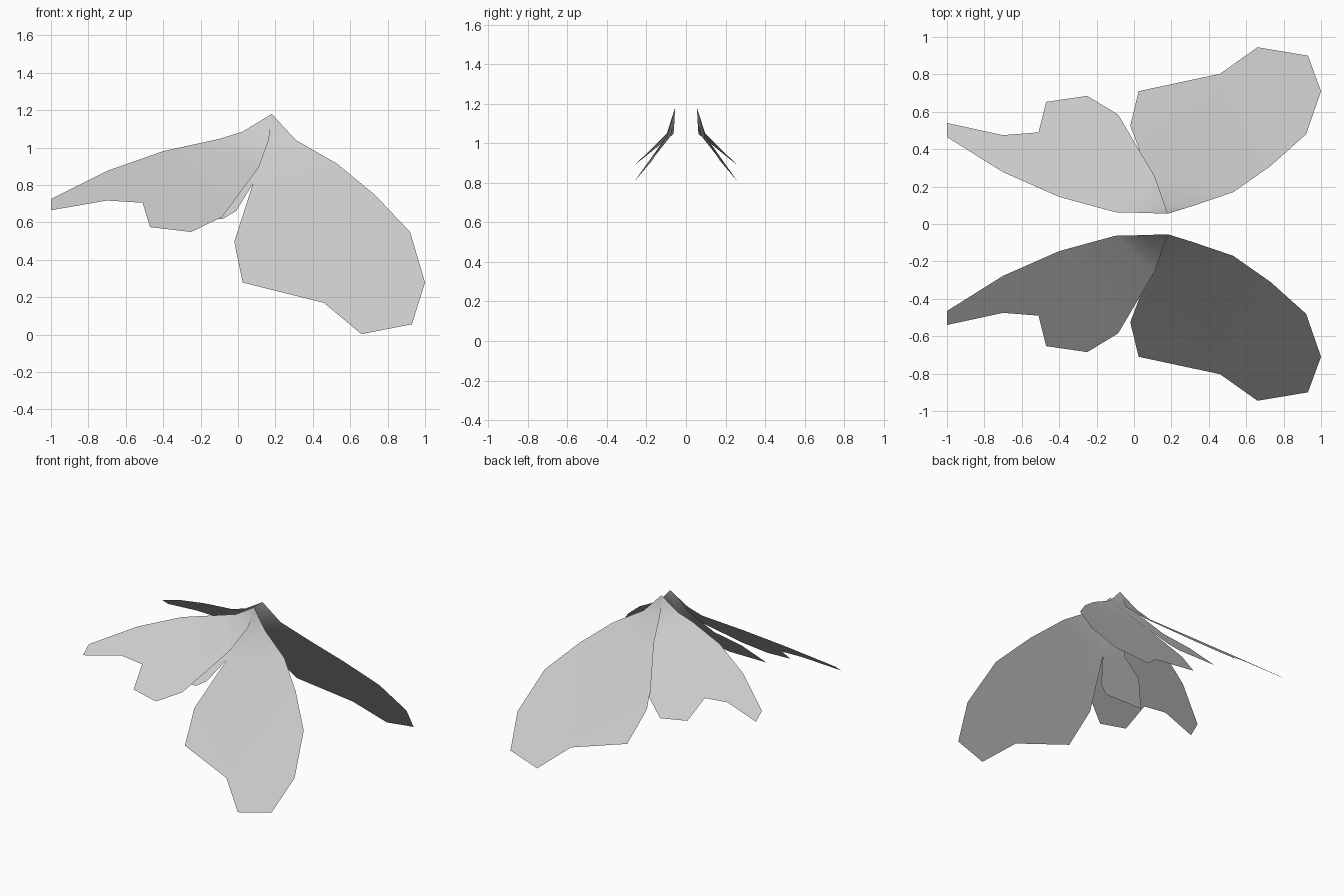
import bpy
import bmesh

default_cube = bpy.data.objects.get("Cube")
if default_cube:
    bpy.data.objects.remove(default_cube, do_unlink=True)

# One pale grey for every wing
GREY = (0.6, 0.6, 0.6, 1.0)
wing_grey = bpy.data.materials.new("wing_grey")
wing_grey.use_nodes = True
wing_grey.diffuse_color = GREY
shader = wing_grey.node_tree.nodes["Principled BSDF"]
shader.inputs["Base Color"].default_value = GREY
shader.inputs["Roughness"].default_value = 0.8

# Shared hinge point at the top of each wing pair
HINGE = (0.18, 0.055, 1.18)


def make_wing(name, root, blade, height, slope):
    """Thin sheet: a sloping flat blade, hung from the hinge by a short fan.

    root lists (x, y, z) points from leading to trailing side,
    blade lists (x, y) outline points from trailing back to leading side.
    """
    bm = bmesh.new()
    hinge = bm.verts.new(HINGE)
    root_verts = [bm.verts.new(p) for p in root]
    blade_verts = [bm.verts.new((x, y, height - slope * y)) for x, y in blade]

    # Fan between hinge and blade
    for a, b in zip(root_verts, root_verts[1:]):
        bm.faces.new((hinge, a, b))
    # Flat blade
    blade_face = bm.faces.new(root_verts + blade_verts)
    bmesh.ops.triangulate(bm, faces=[blade_face])

    # Upper side faces outwards, shaded smoothly towards the hinge
    bm.normal_update()
    for face in bm.faces:
        face.smooth = True
        if face.normal.z < 0:
            face.normal_flip()

    mesh = bpy.data.meshes.new(name)
    bm.to_mesh(mesh)
    bm.free()
    mesh.materials.append(wing_grey)
    wing = bpy.data.objects.new(name, mesh)
    bpy.context.collection.objects.link(wing)

    # Matching wing on the opposite side
    mirror = wing.modifiers.new("opposite_wing", "MIRROR")
    mirror.use_axis = (False, True, False)
    mirror.use_mirror_merge = False
    return wing


# Large wings
make_wing(
    "large_wing",
    root=[(0.31, 0.095, 1.04), (0.165, 0.09, 1.02)],
    blade=[(0.08, 0.26), (-0.02, 0.525), (0.025, 0.71), (0.46, 0.803),
           (0.66, 0.945), (0.93, 0.9), (1, 0.71), (0.92, 0.48),
           (0.73, 0.31), (0.53, 0.17)],
    height=1.113, slope=1.175)

# Narrow lobes of the large wings, tucked under the tailed wings
make_wing(
    "under_lobe",
    root=[(0.03, 0.075, 1.04), (0.165, 0.09, 1.02)],
    blade=[(0.08, 0.26), (-0.01, 0.385), (-0.08, 0.42), (-0.095, 0.39),
           (-0.42, 0.42), (-0.29, 0.29), (-0.095, 0.22)],
    height=1.113, slope=1.175)

# Tailed wings
make_wing(
    "tailed_wing",
    root=[(0.025, 0.06, 1.085), (0.165, 0.1, 1.04)],
    blade=[(0.11, 0.256), (-0.085, 0.585), (-0.25, 0.685), (-0.47, 0.653),
           (-0.51, 0.49), (-0.7, 0.475), (-1, 0.54), (-1, 0.465),
           (-0.7, 0.277), (-0.4, 0.145), (-0.1, 0.063)],
    height=1.097, slope=0.8)
